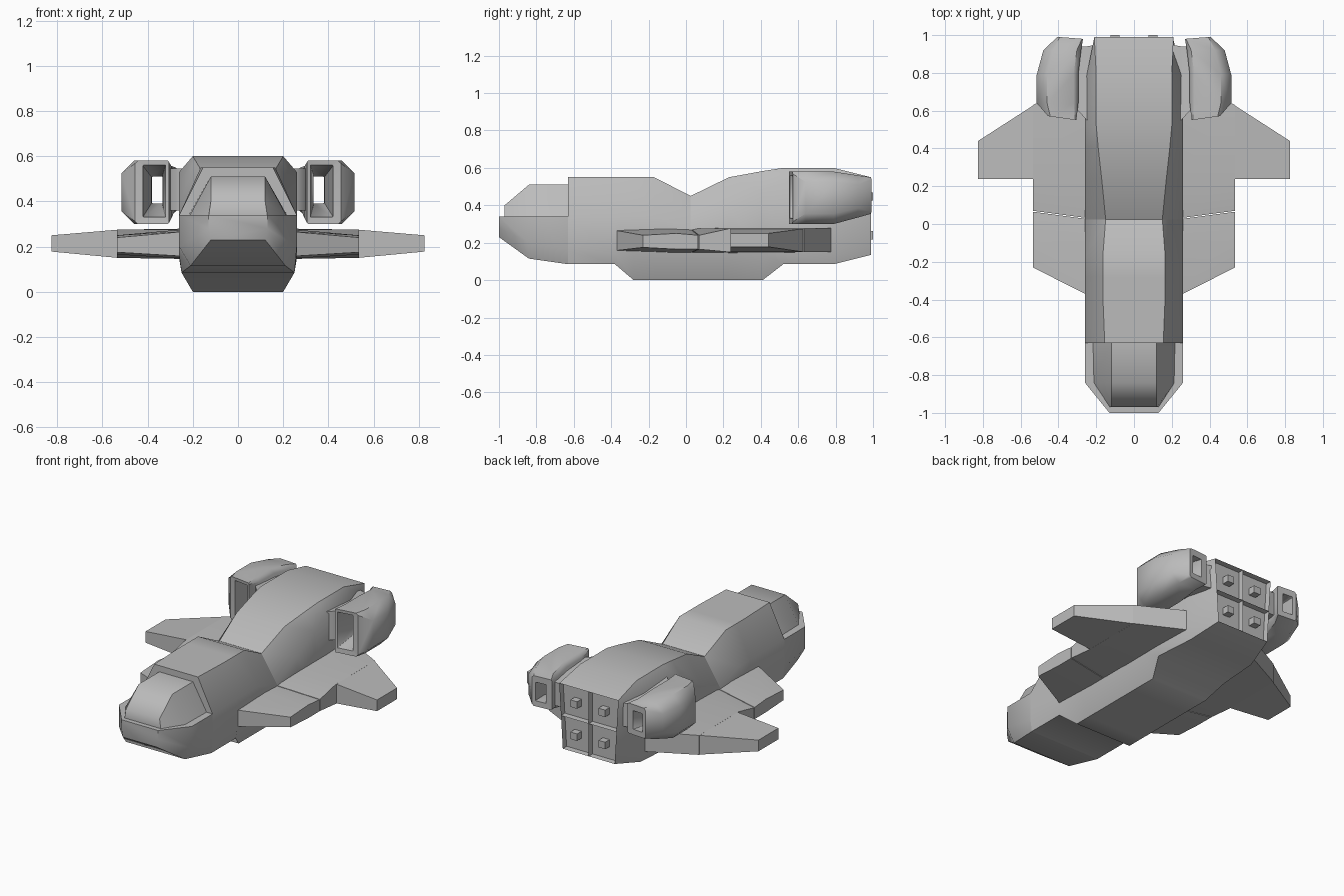
import bpy, bmesh, math

old = bpy.data.objects.get("Cube")
if old:
    bpy.data.objects.remove(old, do_unlink=True)

grey = bpy.data.materials.new("hull_grey")
grey.use_nodes = True
COLOR = (0.5, 0.5, 0.5, 1)
grey.diffuse_color = COLOR
grey.node_tree.nodes["Principled BSDF"].inputs["Base Color"].default_value = COLOR


def finish(name, bm, mirror=False, angle=50):
    bmesh.ops.remove_doubles(bm, verts=bm.verts, dist=0.0005)
    bmesh.ops.recalc_face_normals(bm, faces=bm.faces)
    me = bpy.data.meshes.new(name)
    bm.to_mesh(me)
    bm.free()
    me.materials.append(grey)
    ob = bpy.data.objects.new(name, me)
    bpy.context.collection.objects.link(ob)
    if mirror:
        ob.modifiers.new("mirror", "MIRROR").use_mirror_merge = False
    bpy.ops.object.select_all(action="DESELECT")
    ob.select_set(True)
    bpy.context.view_layer.objects.active = ob
    bpy.ops.object.shade_smooth_by_angle(angle=math.radians(angle))
    return ob


def loft(name, rings, caps=(True, True), loop=False, mirror=False, angle=50):
    """Skin a row of rings that have equal point counts."""
    bm = bmesh.new()
    rows = [[bm.verts.new(p) for p in ring] for ring in rings]
    pairs = list(zip(rows, rows[1:]))
    if loop:
        pairs.append((rows[-1], rows[0]))
    for a, b in pairs:
        for i in range(len(a)):
            j = (i + 1) % len(a)
            bm.faces.new((a[i], a[j], b[j], b[i]))
    if not loop:
        for use, row in zip(caps, (rows[0], rows[-1])):
            if use:
                bm.faces.new(row)
    return finish(name, bm, mirror, angle)


def hull_ring(y, *half):
    """Symmetric ring from (half width, height) points, top to bottom."""
    return ([(x, y, z) for x, z in half]
            + [(-x, y, z) for x, z in reversed(half)])


# Nose with its flat deck
loft("nose", [
    hull_ring(-1.0, (.13, .34), (.13, .28), (.12, .23)),
    hull_ring(-.84, (.26, .34), (.26, .20), (.21, .115)),
    hull_ring(-.63, (.26, .34), (.26, .16), (.25, .085)),
])

# Canopy
loft("canopy", [
    hull_ring(-.97, (.12, .40), (.13, .335)),
    hull_ring(-.84, (.12, .51), (.215, .335)),
    hull_ring(-.62, (.12, .51), (.22, .335)),
])

# Forward hull, including the front half of the keel
side, keel = (.26, .145), (.20, 0)
loft("forward_hull", [
    hull_ring(-.63, (.155, .55), (.26, .34), (.26, .16), (.25, .085)),
    hull_ring(-.38, (.165, .55), (.26, .34), side, (.25, .085)),
    hull_ring(-.28, (.165, .55), (.26, .34), side, keel),
    hull_ring(-.17, (.165, .55), (.26, .34), side, keel),
    hull_ring(.025, (.15, .45), (.26, .28), side, keel),
])

# Rear hull, including the back half of the keel
loft("rear_hull", [
    hull_ring(.025, (.15, .45), (.26, .28), side, keel),
    hull_ring(.23, (.17, .55), (.26, .38), side, keel),
    hull_ring(.41, (.19, .583), (.26, .48), side, keel),
    hull_ring(.52, (.20, .60), (.26, .53), side, (.25, .085)),
    hull_ring(.79, (.20, .60), (.25, .53), (.25, .145), (.23, .085)),
    hull_ring(.99, (.21, .55), (.206, .48), (.19, .22), (.185, .135)),
], caps=(True, False))

# Rear wall: four panels, each dished and recessed
bm = bmesh.new()
rows = [[bm.verts.new((w * s, .99, z)) for s in (-1, 0, 1)]
        for w, z in ((.185, .135), (.1975, .345), (.21, .55))]
for a, b in zip(rows, rows[1:]):
    for i in range(2):
        bm.faces.new((a[i + 1], a[i], b[i], b[i + 1]))
panels = bm.faces[:]
bmesh.ops.inset_individual(bm, faces=panels, thickness=.045, depth=-.012)
bmesh.ops.inset_individual(bm, faces=panels, thickness=.004, depth=-.035)
finish("rear_wall", bm, angle=40)

# Thruster blocks in the recesses
for x in (-.1, .1):
    for z in (.24, .447):
        bpy.ops.mesh.primitive_cube_add(size=1, location=(x, .965, z))
        block = bpy.context.object
        block.name = "thruster_block"
        block.scale = (.048, .07, .045)
        block.data.materials.append(grey)


def wing_ring(x, *stations):
    """Wing section from (y, low z, high z) stations."""
    return ([(x, y, hi) for y, lo, hi in stations]
            + [(x, y, lo) for y, lo, hi in reversed(stations)])


# Wings
loft("front_wing", [
    wing_ring(.2, (-.40, .155, .27), (-.1, .145, .28), (.02, .145, .275)),
    wing_ring(.535, (-.23, .175, .24), (-.05, .165, .25), (.065, .165, .24)),
], mirror=True, angle=40)
loft("rear_wing_root", [
    wing_ring(.2, (.025, .145, .275), (.23, .145, .28), (.80, .15, .28)),
    wing_ring(.535, (.07, .165, .24), (.23, .15, .275), (.63, .15, .275)),
], mirror=True, angle=40)
loft("rear_wing_tip", [
    wing_ring(.53, (.237, .15, .275), (.63, .15, .275)),
    wing_ring(.825, (.237, .178, .25), (.44, .178, .25)),
], mirror=True, angle=40)


def pod_ring(y, x0, x1, z0, z1, c, skew=0):
    """Rectangle with its outer corners cut by c."""
    i = c * .45
    pts = [(x0 + i, z0), (x1 - c, z0), (x1, z0 + c), (x1, z1 - c),
           (x1 - c, z1), (x0 + i, z1), (x0, z1 - i), (x0, z0 + i)]
    return [(x, y + skew * (x - x0), z) for x, z in pts]


# Engine pods with a tapering duct right through
loft("engine_pod", [
    pod_ring(.55, .305, .455, .30, .58, .012, .14),
    pod_ring(.64, .295, .515, .30, .58, .055),
    pod_ring(.79, .295, .515, .30, .58, .055),
    pod_ring(.92, .28, .48, .335, .56, .05),
    pod_ring(.98, .27, .405, .355, .55, .012, .08),
    pod_ring(.982, .31, .38, .39, .51, .003, .08),
    pod_ring(.90, .335, .382, .39, .51, .003),
    pod_ring(.555, .32, .42, .33, .56, .003, .14),
], loop=True, mirror=True, angle=45)

# Pylons joining pods to hull
loft("engine_pylon", [
    wing_ring(.2, (.55, .36, .545), (.95, .37, .52)),
    wing_ring(.25, (.55, .36, .545), (.94, .37, .52)),
    wing_ring(.315, (.62, .36, .545), (.94, .37, .52)),
], mirror=True)
